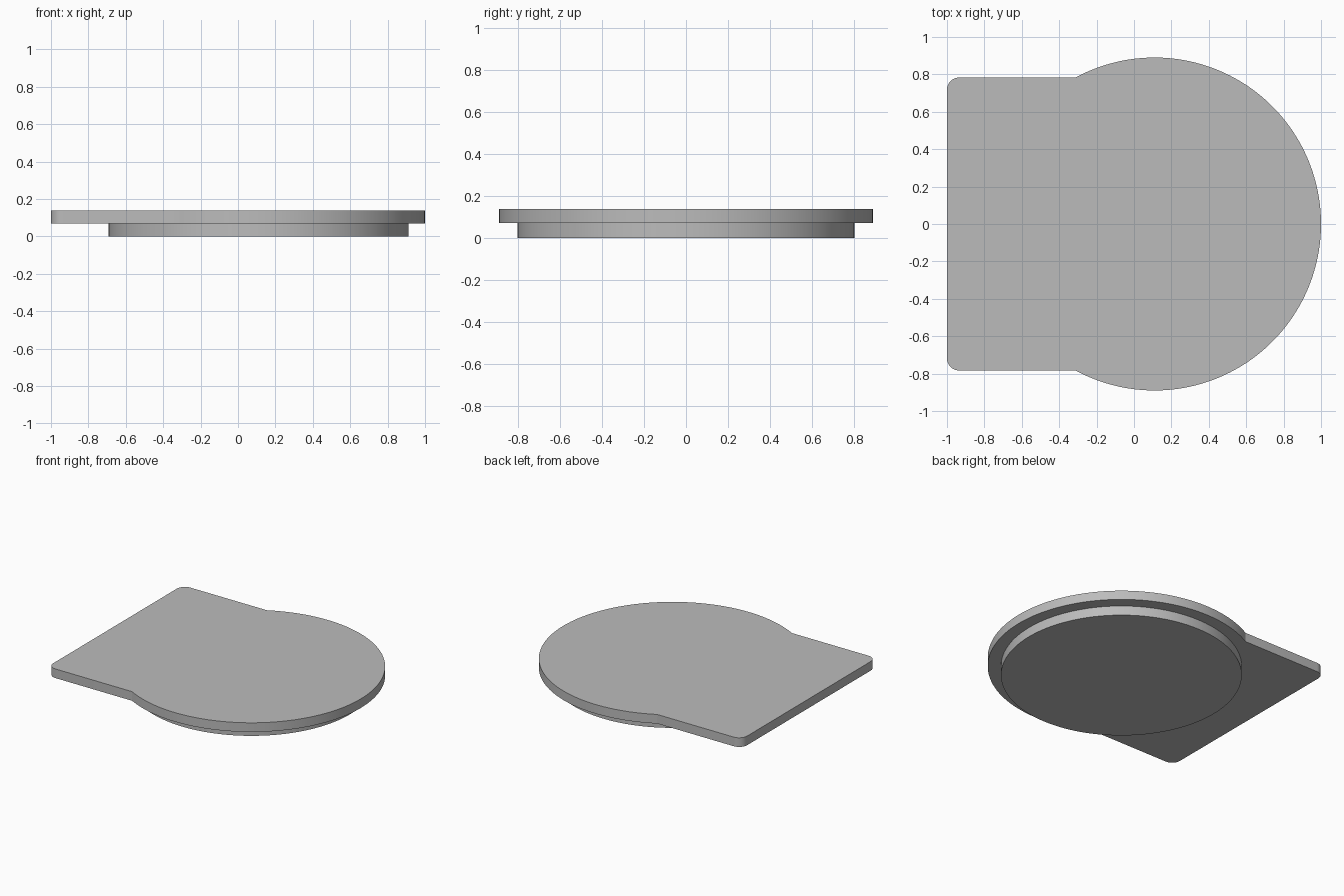
import bpy, bmesh
from math import asin, cos, sin, pi

cube = bpy.data.objects.get("Cube")
if cube:
    bpy.data.objects.remove(cube)

CX = 0.11             # shared centre of both discs
PLATE_R, BASE_R = 0.89, 0.802
TAB_Y, CORNER_R = 0.783, 0.065
STEP_Z, TOP_Z = 0.07, 0.137

grey = bpy.data.materials.new("plain grey")
grey.use_nodes = True
colour = (0.5, 0.5, 0.5, 1)
grey.diffuse_color = colour
grey.node_tree.nodes["Principled BSDF"].inputs["Base Color"].default_value = colour


def arc(x, y, radius, start, end, steps):
    """Points along an arc, both ends included."""
    angles = [start + (end - start) * i / steps for i in range(steps + 1)]
    return [(x + radius * cos(a), y + radius * sin(a)) for a in angles]


def extruded(name, outline, bottom, top):
    """Solid slab from a counter-clockwise outline."""
    bm = bmesh.new()
    face = bm.faces.new([bm.verts.new((x, y, bottom)) for x, y in outline])
    result = bmesh.ops.extrude_face_region(bm, geom=[face], use_keep_orig=True)
    raised = [v for v in result["geom"] if isinstance(v, bmesh.types.BMVert)]
    bmesh.ops.translate(bm, verts=raised, vec=(0, 0, top - bottom))
    bmesh.ops.recalc_face_normals(bm, faces=bm.faces)
    mesh = bpy.data.meshes.new(name)
    bm.to_mesh(mesh)
    bm.free()
    mesh.materials.append(grey)
    obj = bpy.data.objects.new(name, mesh)
    bpy.context.collection.objects.link(obj)
    bpy.ops.object.select_all(action="DESELECT")
    obj.select_set(True)
    bpy.context.view_layer.objects.active = obj
    bpy.ops.object.shade_smooth_by_angle(angle=pi / 9)
    return obj


# Upper plate: round lobe joined to a straight tab with rounded corners
join = pi - asin(TAB_Y / PLATE_R)
corner_x, corner_y = -1 + CORNER_R, TAB_Y - CORNER_R
plate_outline = (arc(CX, 0, PLATE_R, -join, join, 128)
                 + arc(corner_x, corner_y, CORNER_R, pi / 2, pi, 10)
                 + arc(corner_x, -corner_y, CORNER_R, pi, 1.5 * pi, 10))
extruded("upper_plate", plate_outline, STEP_Z, TOP_Z)

# Lower disc: smaller round step under the lobe
extruded("lower_disc", arc(CX, 0, BASE_R, 0, 2 * pi, 160)[:-1], 0, STEP_Z)
